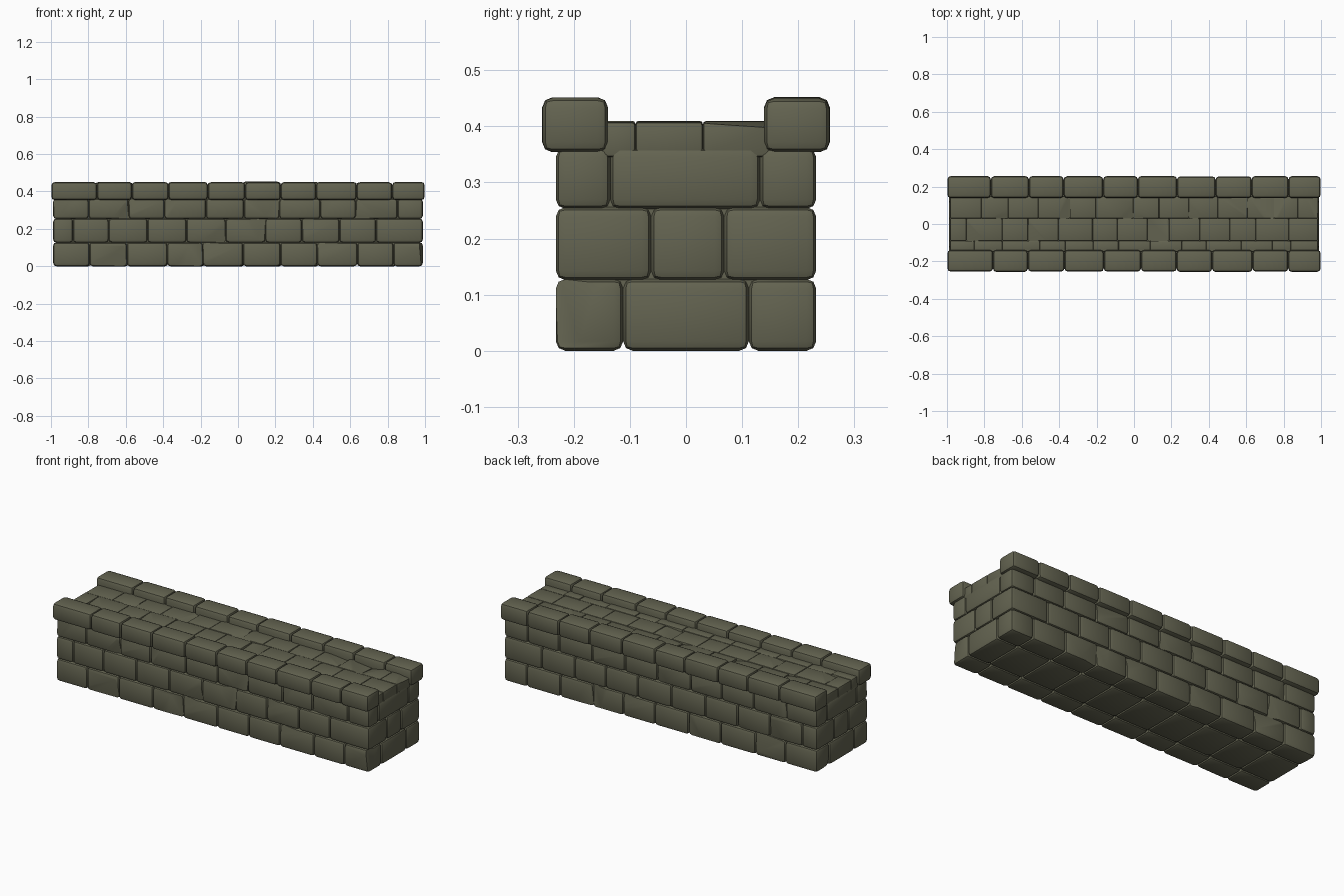
import bpy, bmesh, math, random
from mathutils import Vector, Matrix

if "Cube" in bpy.data.objects:
    bpy.data.objects.remove(bpy.data.objects["Cube"])

random.seed(7)
stone = bpy.data.materials.new("mossy grey stone")
stone.diffuse_color = (0.127, 0.127, 0.082, 1)
stone.use_nodes = True
stone.node_tree.nodes["Principled BSDF"].inputs["Base Color"].default_value = stone.diffuse_color


def add_stone(bm, lo, hi, bevel, chip=0.0, faces=(), keep=None):
    """One rounded stone between two corners, sometimes with a flat chip cut off a corner."""
    lo, hi = Vector(lo), Vector(hi)
    size, mid = hi - lo, (lo + hi) / 2
    part = bmesh.new()
    bmesh.ops.create_cube(part, size=1, matrix=Matrix.Translation(mid) @ Matrix.Diagonal((*size, 1)))
    bmesh.ops.bevel(part, geom=part.edges[:], offset=bevel, segments=2, profile=0.5, affect='EDGES')
    if faces and random.random() < chip:
        # shallow tilted plane across one visible face
        n = Vector(random.choice(faces))
        tilt = Vector([random.choice((-1, 1)) * random.uniform(0.06, 0.22) for _ in range(3)])
        normal = (n + tilt).normalized()
        reach = max(v.co.dot(normal) for v in part.verts)
        point = normal * (reach - random.uniform(0.008, 0.016))
        cut = bmesh.ops.bisect_plane(part, geom=part.verts[:] + part.edges[:] + part.faces[:],
                                     plane_co=point, plane_no=normal, clear_outer=True)
        edges = [e for e in cut['geom_cut'] if isinstance(e, bmesh.types.BMEdge)]
        bmesh.ops.holes_fill(part, edges=edges, sides=0)
    if keep:
        buried = [f for f in part.faces if not keep(f.calc_center_median())]
        bmesh.ops.delete(part, geom=buried, context='FACES')
    bmesh.ops.recalc_face_normals(part, faces=part.faces[:]) if not keep else None
    tmp = bpy.data.meshes.new("stone_part")
    part.to_mesh(tmp)
    part.free()
    bm.from_mesh(tmp)
    bpy.data.meshes.remove(tmp)


def finish(name, bm):
    mesh = bpy.data.meshes.new(name)
    bm.to_mesh(mesh)
    bm.free()
    mesh.materials.append(stone)
    obj = bpy.data.objects.new(name, mesh)
    bpy.context.collection.objects.link(obj)
    bpy.ops.object.select_all(action='DESELECT')
    obj.select_set(True)
    bpy.context.view_layer.objects.active = obj
    bpy.ops.object.shade_smooth_by_angle(angle=math.radians(40))
    return obj


def joints(start, end, first, pitch, jitter=0.012):
    """Joint positions along the wall, the ends exact and the rest slightly uneven."""
    xs, x = [start], first
    while x < end - 0.06:
        xs.append(x + random.uniform(-jitter, jitter))
        x += pitch
    return xs + [end]


def spans(values):
    return list(zip(values[:-1], values[1:]))


HALF_X, HALF_Y = 0.988, 0.232


def near_surface(c):
    return abs(c.x) > HALF_X - 0.03 or abs(c.y) > HALF_Y - 0.03 or c.z < 0.03


# wall courses: z range, first joint, joints across the thickness
courses = [
    ("bottom_course", 0.0, 0.128, -0.79, (-0.112, 0.112)),
    ("middle_course", 0.126, 0.256, -0.885, (-0.062, 0.068)),
    ("top_course", 0.253, 0.362, -0.79, (-0.135, 0.132)),
]
for name, z0, z1, first, cross in courses:
    bm = bmesh.new()
    ys = (-HALF_Y, *cross, HALF_Y)
    for j, (y0, y1) in enumerate(spans(ys)):
        for x0, x1 in spans(joints(-HALF_X, HALF_X, first, 0.204)):
            visible = []
            if j == 0:
                visible.append((0, -1, 0))
            if j == 2:
                visible.append((0, 1, 0))
            if x0 == -HALF_X:
                visible.append((-1, 0, 0))
            if x1 == HALF_X:
                visible.append((1, 0, 0))
            add_stone(bm, (x0, y0, z0), (x1, y1, z1), 0.017, 0.3, visible, near_surface)
    finish(name, bm)

# solid backing behind the joints
bm = bmesh.new()
bmesh.ops.create_cube(bm, size=1, matrix=Matrix.Translation((0, 0, 0.197))
                      @ Matrix.Diagonal((1.94, 0.428, 0.354, 1)))
finish("wall_core", bm)

# walkway paving between the parapets
bm = bmesh.new()
rows = [(-0.15, -0.09, -0.84, 0.0), (-0.09, 0.03, -0.87, 0.35), (0.03, 0.15, -0.80, 0.6)]
for y0, y1, first, chip in rows:
    for x0, x1 in spans(joints(-0.983, 0.983, first, 0.155, 0.03)):
        add_stone(bm, (x0, y0, 0.345), (x1, y1, 0.41 - random.uniform(0, 0.003)),
                  0.006, chip, [(0, 0, 1)])
finish("walkway_paving", bm)

# overhanging parapet stones on both long sides
for name, side in (("front_parapet", -1), ("back_parapet", 1)):
    bm = bmesh.new()
    for x0, x1 in spans(joints(-0.998, 0.998, -0.765, 0.199)):
        y0, y1 = sorted((side * 0.139, side * (0.257 - random.uniform(0, 0.003))))
        add_stone(bm, (x0, y0, 0.354), (x1, y1, 0.452 - random.uniform(0, 0.004)), 0.018)
    finish(name, bm)
